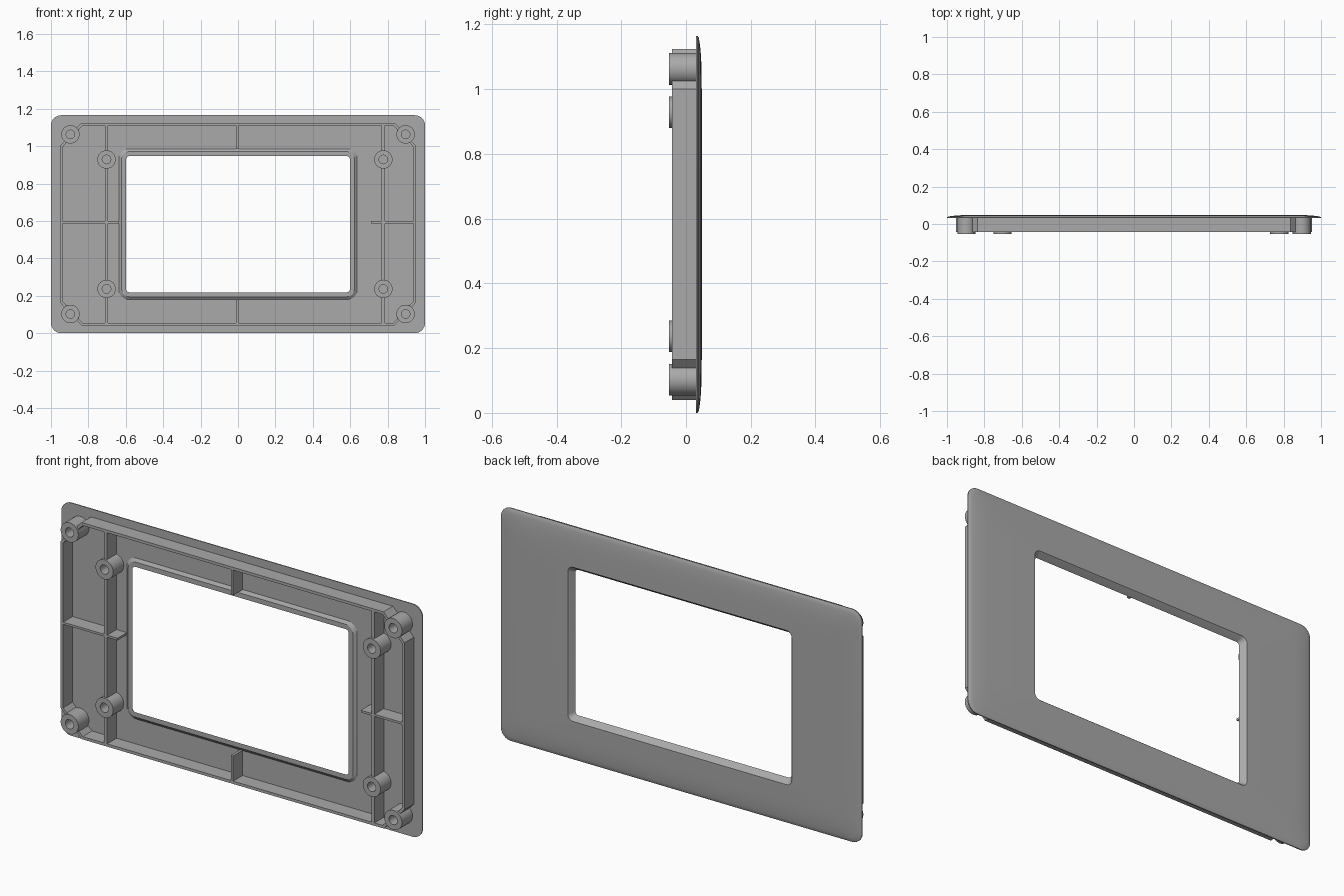
import bpy
import bmesh
from math import sin, cos, pi
from mathutils import Vector

if "Cube" in bpy.data.objects:
    bpy.data.objects.remove(bpy.data.objects["Cube"])

grey = bpy.data.materials.new("mid grey plastic")
grey.use_nodes = True
colour = (0.4, 0.4, 0.4, 1)
grey.diffuse_color = colour
grey.node_tree.nodes["Principled BSDF"].inputs["Base Color"].default_value = colour

MID = 0.5825      # height of the centre line
BACK = 0.032      # inner face of the plate
RIB = -0.043      # front edge of walls and ribs
BOSS = -0.053     # front edge of screw posts


def finish(name, bm, smooth=False):
    bmesh.ops.recalc_face_normals(bm, faces=bm.faces)
    mesh = bpy.data.meshes.new(name)
    bm.to_mesh(mesh)
    bm.free()
    mesh.materials.append(grey)
    ob = bpy.data.objects.new(name, mesh)
    bpy.context.collection.objects.link(ob)
    if smooth:
        bpy.ops.object.select_all(action='DESELECT')
        ob.select_set(True)
        bpy.context.view_layer.objects.active = ob
        bpy.ops.object.shade_smooth_by_angle(angle=pi / 6)
    return ob


def rounded_ring(hw, hh, r, y, steps=8):
    """Rounded rectangle facing the front."""
    pts = []
    for q, (sx, sz) in enumerate([(1, 1), (-1, 1), (-1, -1), (1, -1)]):
        for i in range(steps + 1):
            a = (q + i / steps) * pi / 2
            pts.append((sx * (hw - r) + r * cos(a), y, MID + sz * (hh - r) + r * sin(a)))
    return pts


def circle_ring(x, z, r, y, n=32):
    return [(x + r * cos(2 * pi * i / n), y, z + r * sin(2 * pi * i / n)) for i in range(n)]


def loft(name, rings):
    """Skin a closed series of matching rings."""
    bm = bmesh.new()
    loops = [[bm.verts.new(p) for p in ring] for ring in rings]
    n = len(loops[0])
    for k, a in enumerate(loops):
        b = loops[(k + 1) % len(loops)]
        for i in range(n):
            j = (i + 1) % n
            bm.faces.new((a[i], a[j], b[j], b[i]))
    return finish(name, bm, True)


def wall(name, path, thick):
    """Upright wall of even thickness along an x-z path."""
    pts = [Vector(p) for p in path]
    dirs = [(b - a).normalized() for a, b in zip(pts, pts[1:])]
    sides = [[], []]
    for i, p in enumerate(pts):
        d0, d1 = dirs[max(i - 1, 0)], dirs[min(i, len(dirs) - 1)]
        t = (d0 + d1).normalized()
        off = Vector((-t.y, t.x)) * (thick / 2) / t.dot(d1)
        sides[0].append(p + off)
        sides[1].append(p - off)
    bm = bmesh.new()
    grid = [[bm.verts.new((q.x, y, q.y)) for q in side]
            for side, y in ((sides[0], RIB), (sides[1], RIB), (sides[1], BACK), (sides[0], BACK))]
    for k in range(4):
        a, b = grid[k], grid[(k + 1) % 4]
        for i in range(len(pts) - 1):
            bm.faces.new((a[i], a[i + 1], b[i + 1], b[i]))
    for end in (0, -1):
        bm.faces.new([g[end] for g in grid])
    return finish(name, bm)


# Domed cover plate with a flared window and a shallow lip
H = MID
dome = [(0, 0.036), (0.006, 0.0395), (0.02, 0.042), (0.04, 0.0444),
        (0.065, 0.0465), (0.1, 0.048)]
rings = [rounded_ring(1 - d, H - d, 0.055 + d * 0.3, y) for d, y in dome]
rings += [
    rounded_ring(0.620, 0.386, 0.03, 0.049),
    rounded_ring(0.617, 0.383, 0.028, 0.046),
    rounded_ring(0.598, 0.364, 0.016, 0.02),
    rounded_ring(0.622, 0.388, 0.04, 0.02),
    rounded_ring(0.637, 0.403, 0.052, BACK - 0.001),
    rounded_ring(1, H, 0.055, BACK - 0.001),
]
loft("cover_plate", rings)

# Hollow screw posts
R, HOLE = 0.049, 0.023
POST_X, POST_DZ = 0.896, 0.48
INNER_X, INNER_DZ = (-0.703, 0.777), 0.346


def post(name, x, z):
    loft(name, [circle_ring(x, z, R, BACK), circle_ring(x, z, R, BOSS),
                circle_ring(x, z, HOLE, BOSS), circle_ring(x, z, HOLE, BACK)])


for sz, level in ((1, "upper"), (-1, "lower")):
    for sx, side in ((1, "left"), (-1, "right")):
        post(f"{level}_{side}_corner_post", sx * POST_X, MID + sz * POST_DZ)
    for x, side in zip(INNER_X, ("right", "left")):
        post(f"{level}_{side}_inner_post", x, MID + sz * INNER_DZ)

# Perimeter walls, bent inward where they meet the corner posts
T = 0.014
WX, WZ = 0.945, 0.535
for s, level, side in ((1, "upper", "left"), (-1, "lower", "right")):
    half = [(0.858, 0.488), (0.858, 0.51), (0.833, WZ)]
    path = [(-x, MID + s * z) for x, z in half] + [(x, MID + s * z) for x, z in reversed(half)]
    wall(f"{level}_wall", path, T)
    half = [(0.905, 0.44), (0.922, 0.44), (WX, 0.415)]
    path = [(s * x, MID - z) for x, z in half] + [(s * x, MID + z) for x, z in reversed(half)]
    wall(f"{side}_wall", path, T)

# Vertical ribs, interrupted by the inner posts
gap = R - 0.006
for x, side in zip(INNER_X, ("right", "left")):
    wall(f"{side}_long_rib", [(x, MID - INNER_DZ + gap), (x, MID + INNER_DZ - gap)], 0.017)
    for s, level in ((1, "upper"), (-1, "lower")):
        wall(f"{level}_{side}_short_rib",
             [(x, MID + s * (INNER_DZ + gap)), (x, MID + s * WZ)], 0.017)

# Small centre ribs and horizontal side ribs
for s, level in ((1, "upper"), (-1, "lower")):
    wall(f"{level}_centre_rib", [(-0.003, MID + s * 0.402), (-0.003, MID + s * WZ)], 0.013)
wall("right_cross_rib", [(-WX, 0.593), (-0.637, 0.593)], 0.011)
wall("left_cross_rib", [(0.71, 0.593), (WX, 0.593)], 0.011)
